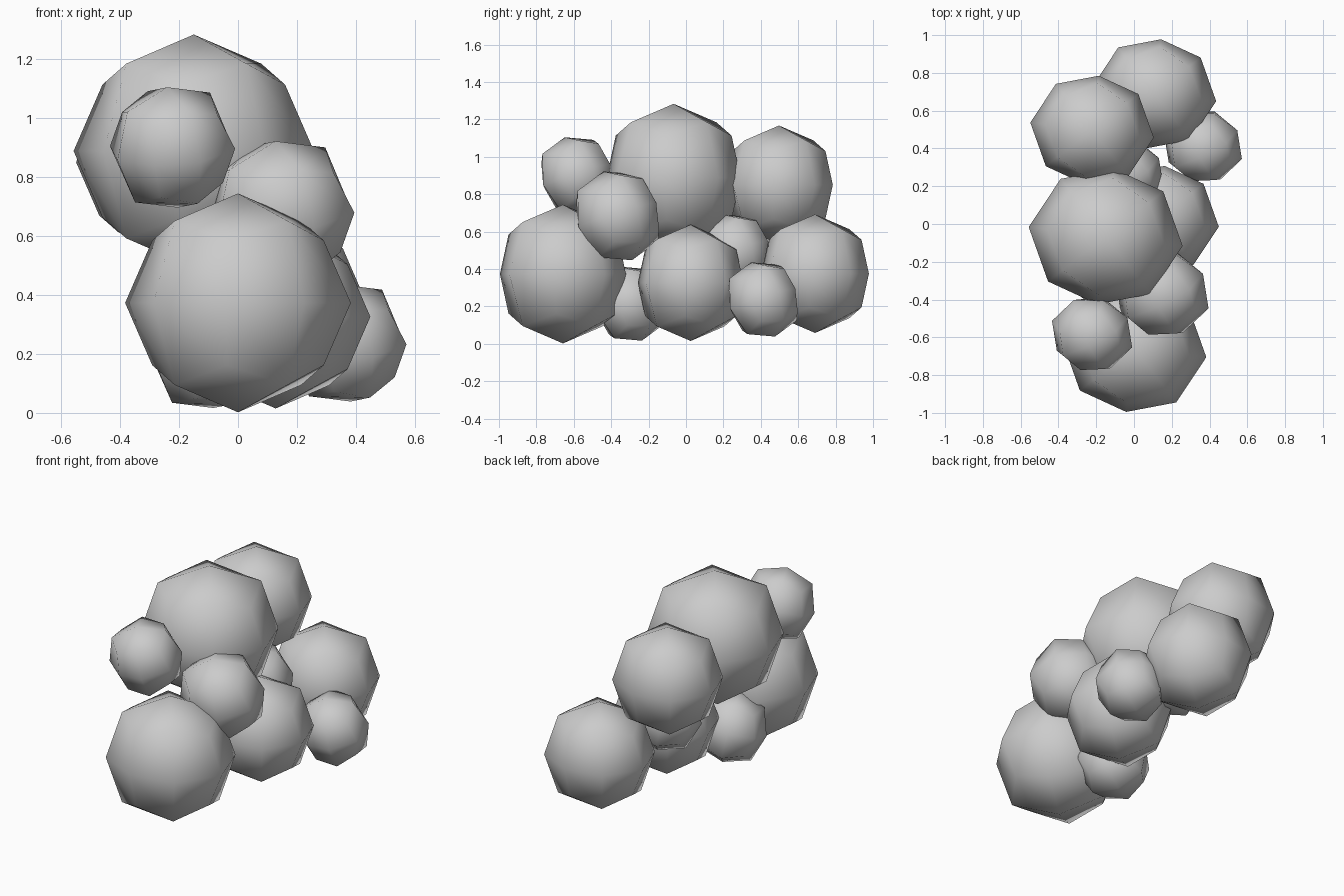
import bpy, bmesh
from math import radians
from mathutils import Matrix, Euler, Vector

if "Cube" in bpy.data.objects:
    bpy.data.objects.remove(bpy.data.objects["Cube"])


def lump(name, centre, radius, rot):
    """Low-poly ball: a cube subdivided once and rounded off."""
    bm = bmesh.new()
    bmesh.ops.create_cube(bm, size=2)
    bmesh.ops.subdivide_edges(bm, edges=bm.edges[:], cuts=1, use_grid_fill=True)
    for v in bm.verts:
        n = sum(abs(c) > 0.5 for c in v.co)
        k = {1: 1.0, 2: 0.75, 3: 0.57}[n]
        # one pair of upright edges is flatter than the other
        if n == 2 and abs(v.co.z) < 0.5 and v.co.x * v.co.y > 0:
            k = 0.66
        v.co *= k
    turn = Euler([radians(a) for a in rot]).to_matrix().to_4x4()
    bmesh.ops.transform(bm, verts=bm.verts[:],
                        matrix=turn @ Matrix.Diagonal((radius * .98, radius * .98, radius, 1)))
    bmesh.ops.recalc_face_normals(bm, faces=bm.faces[:])
    for f in bm.faces:
        f.smooth = True
    me = bpy.data.meshes.new(name)
    bm.to_mesh(me)
    bm.free()
    ob = bpy.data.objects.new(name, me)
    ob.location = Vector(centre)
    bpy.context.collection.objects.link(ob)


UPRIGHT = (0, 0, 38)
TILTED = (14, -12, 25)

# large lumps
lump("front_lump", (0.0, -0.658, 0.373), 0.371, UPRIGHT)
lump("top_lump", (-0.15, -0.066, 0.888), 0.395, UPRIGHT)
lump("upper_back_lump", (-0.222, 0.497, 0.85), 0.317, UPRIGHT)
lump("lower_back_lump", (0.108, 0.69, 0.375), 0.317, UPRIGHT)
lump("middle_lump", (0.128, 0.025, 0.326), 0.311, UPRIGHT)

# small lumps
lump("side_lump", (0.148, -0.365, 0.684), 0.25, TILTED)
lump("upper_front_lump", (-0.222, -0.583, 0.9), 0.215, TILTED)
lump("right_lump", (0.365, 0.412, 0.237), 0.209, TILTED)
lump("left_lump", (-0.1, -0.3, 0.215), 0.209, TILTED)
lump("inner_lump", (-0.05, 0.265, 0.492), 0.209, TILTED)
